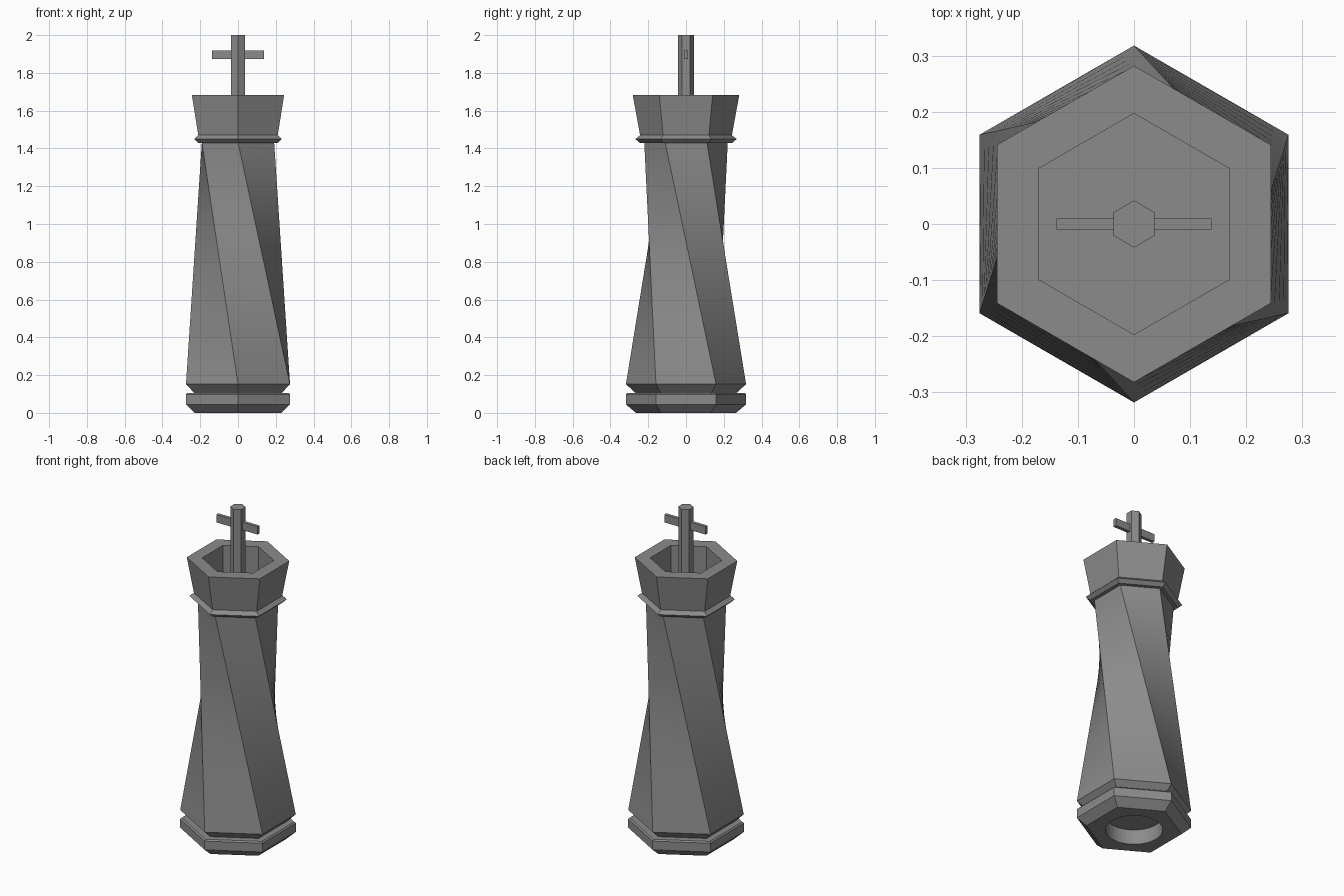
import bpy, bmesh, math
from mathutils import Vector

if "Cube" in bpy.data.objects:
    bpy.data.objects.remove(bpy.data.objects["Cube"])

grey = bpy.data.materials.new("mid grey")
grey.diffuse_color = (0.26, 0.26, 0.26, 1)
grey.use_nodes = True
grey.node_tree.nodes["Principled BSDF"].inputs["Base Color"].default_value = grey.diffuse_color


def finish(name, bm):
    bmesh.ops.recalc_face_normals(bm, faces=bm.faces)
    mesh = bpy.data.meshes.new(name)
    bm.to_mesh(mesh)
    bm.free()
    mesh.materials.append(grey)
    obj = bpy.data.objects.new(name, mesh)
    bpy.context.collection.objects.link(obj)
    return obj


def ring(radius, z, sides=6, turn=0):
    """Corner points of a polygon with a corner on the y axis."""
    return [Vector((radius * math.cos(a), radius * math.sin(a), z))
            for a in (math.radians(90 + turn + 360 * i / sides) for i in range(sides))]


def loft(name, rings, caps=(True, True)):
    """Skin a stack of equal-sided rings, optionally closing the ends."""
    bm = bmesh.new()
    rows = [[bm.verts.new(p) for p in r] for r in rings]
    n = len(rows[0])
    for a, b in zip(rows, rows[1:]):
        for i in range(n):
            j = (i + 1) % n
            bm.faces.new((a[i], a[j], b[j], b[i]))
    if caps[0]:
        bm.faces.new(rows[0][::-1])
    if caps[1]:
        bm.faces.new(rows[-1])
    return finish(name, bm)


def hex_stack(name, profile):
    return loft(name, [ring(r, z) for r, z in profile])


# Grooved foot with a round recess underneath
foot = hex_stack("foot", [(0.265, 0), (0.318, 0.045), (0.318, 0.098), (0.31, 0.106),
                          (0.268, 0.106), (0.318, 0.152)])
cutter = loft("recess_cutter", [ring(0.157, -0.1, 48), ring(0.157, 0.09, 48)])
cutter.hide_render = True
cutter.hide_viewport = True
cut = foot.modifiers.new("recess", 'BOOLEAN')
cut.object = cutter
cut.operation = 'DIFFERENCE'
cut.solver = 'EXACT'

# Column: straight-edged loft between hexagons, turned by one side
low, high, steps = ring(0.318, 0.152), ring(0.221, 1.432, turn=-60), 32
column = loft("twisted_column",
              [[p.lerp(q, k / steps) for p, q in zip(low, high)] for k in range(steps + 1)],
              caps=(False, False))
bpy.context.view_layer.objects.active = column
column.select_set(True)
bpy.ops.object.shade_smooth_by_angle(angle=math.radians(20))

# Pointed collar and hollow crown
hex_stack("collar", [(0.245, 1.43), (0.268, 1.45), (0.24, 1.472)])
hex_stack("crown", [(0.243, 1.47), (0.282, 1.683), (0.197, 1.683), (0.197, 1.48)])

# Cross: hexagonal post and flat bar
hex_stack("cross_post", [(0.042, 1.475), (0.042, 2.0)])
bm = bmesh.new()
bmesh.ops.create_cube(bm, size=1)
bmesh.ops.scale(bm, vec=(0.276, 0.02, 0.047), verts=bm.verts)
bmesh.ops.translate(bm, vec=(0, 0, 1.896), verts=bm.verts)
finish("cross_bar", bm)
